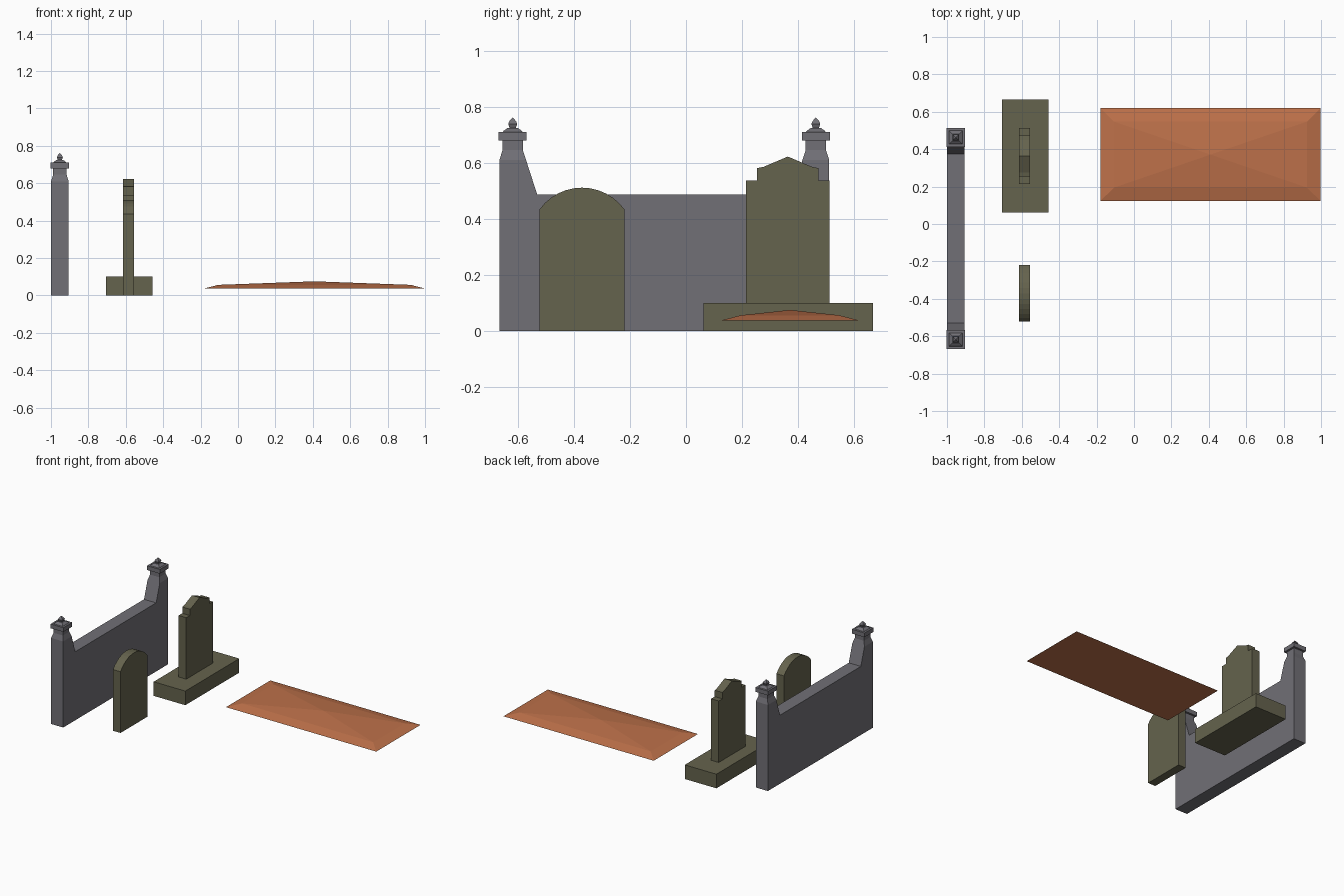
import bpy, bmesh, math

if "Cube" in bpy.data.objects:
    bpy.data.objects.remove(bpy.data.objects["Cube"])

def material(name, rgb):
    m = bpy.data.materials.new(name)
    m.diffuse_color = (*rgb, 1)
    m.use_nodes = True
    m.node_tree.nodes["Principled BSDF"].inputs["Base Color"].default_value = m.diffuse_color
    return m

GREY = material("grey wall stone", (0.165, 0.160, 0.180))
OLIVE = material("mossy stone", (0.130, 0.125, 0.075))
EARTH = material("red earth", (0.51, 0.165, 0.068))

def finish(name, bm, mat):
    bmesh.ops.recalc_face_normals(bm, faces=bm.faces)
    me = bpy.data.meshes.new(name)
    bm.to_mesh(me)
    bm.free()
    me.materials.append(mat)
    ob = bpy.data.objects.new(name, me)
    bpy.context.collection.objects.link(ob)

def slab(name, profile, x0, x1, mat):
    """Extrude a (y, z) outline along x."""
    bm = bmesh.new()
    face = bm.faces.new([bm.verts.new((x0, y, z)) for y, z in profile])
    ext = bmesh.ops.extrude_face_region(bm, geom=[face])
    bmesh.ops.translate(bm, vec=(x1 - x0, 0, 0),
                        verts=[g for g in ext["geom"] if isinstance(g, bmesh.types.BMVert)])
    finish(name, bm, mat)

def stacked(name, cx, cy, rings, mat):
    """Loft rectangles given as (half x, half y, z); zero size makes a tip."""
    bm = bmesh.new()
    prev = None
    for hx, hy, z in rings:
        if hx == 0:
            tip = bm.verts.new((cx, cy, z))
            for i in range(4):
                bm.faces.new((prev[i], prev[(i + 1) % 4], tip))
            break
        ring = [bm.verts.new((cx + sx * hx, cy + sy * hy, z))
                for sx, sy in ((-1, -1), (1, -1), (1, 1), (-1, 1))]
        if prev is None:
            bm.faces.new(ring)
        else:
            for i in range(4):
                j = (i + 1) % 4
                bm.faces.new((prev[i], prev[j], ring[j], ring[i]))
        prev = ring
    finish(name, bm, mat)

# Wall with raised sloping ends
MID = -0.0775
half = [(0.588, 0), (0.588, 0.61), (0.493, 0.61), (0.453, 0.486)]
slab("wall", [(MID + y, z) for y, z in half] + [(MID - y, z) for y, z in reversed(half)],
     -1.0, -0.905, GREY)

# Post tops: tapered neck, square cap, pointed finial
for side, s in (("front", -1), ("back", 1)):
    rings = [(0.0475, 0.61), (0.036, 0.645), (0.036, 0.679), (0.05, 0.679), (0.05, 0.709),
             (0.036, 0.709), (0.032, 0.714), (0.018, 0.724), (0.011, 0.724), (0.016, 0.738),
             (0.012, 0.748), (0, 0.762)]
    stacked(side + "_post_top", -0.9525, MID + s * 0.5405, [(h, h, z) for h, z in rings], GREY)

# Round-topped headstone
R, CY, CZ, N = 0.1866, -0.371, 0.3245, 12
a = math.asin(0.151 / R)
arc = [(CY + R * math.sin(t), CZ + R * math.cos(t))
       for t in (a - 2 * a * i / N for i in range(N + 1))]
slab("round_headstone", [(-0.522, 0), (-0.22, 0)] + arc, -0.615, -0.556, OLIVE)

# Stepped headstone on a plinth
half = [(0.149, 0.1), (0.149, 0.536), (0.109, 0.536), (0.109, 0.581), (0.087, 0.585)]
slab("stepped_headstone", [(0.363 + y, z) for y, z in half] + [(0.363, 0.622)]
     + [(0.363 - y, z) for y, z in reversed(half)], -0.615, -0.556, OLIVE)
stacked("plinth", -0.581, 0.3645, [(0.124, 0.302, 0), (0.124, 0.302, 0.1)], OLIVE)
bm = bmesh.new()
bm.faces.new([bm.verts.new((-0.581 + sx * 0.124, 0.3645 + sy * 0.302, 0.1))
              for sx, sy in ((-1, -1), (1, -1), (1, 1), (-1, 1))])
finish("plinth_top", bm, OLIVE)

# Low grave mound
stacked("grave_mound", 0.409, 0.371,
        [(0.589, 0.248, 0.037), (0.515, 0.176, 0.056), (0, 0, 0.075)], EARTH)
